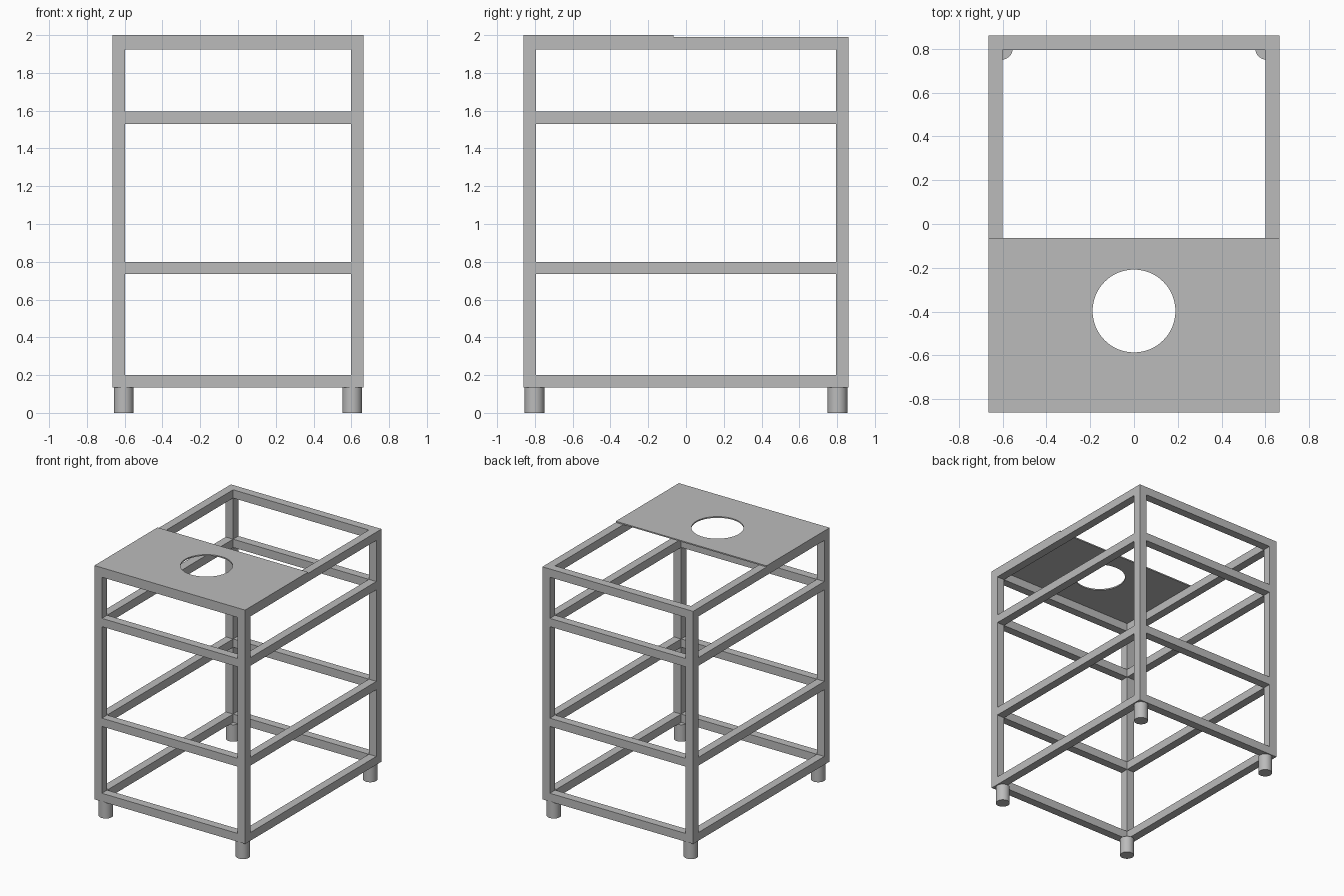
import bpy, bmesh, math

cube = bpy.data.objects.get("Cube")
if cube:
    bpy.data.objects.remove(cube, do_unlink=True)

HX, HY, T = 0.665, 0.86, 0.066      # frame half sizes and tube thickness
LOW, TOP = 0.135, 1.99              # frame bottom and top
PLATE_BACK = -0.065

grey = bpy.data.materials.new("steel_grey")
GREY = (0.5, 0.5, 0.5, 1)
grey.diffuse_color = GREY
grey.use_nodes = True
grey.node_tree.nodes["Principled BSDF"].inputs["Base Color"].default_value = GREY


def box(name, lo, hi):
    bpy.ops.mesh.primitive_cube_add(size=1, location=[(a + b) / 2 for a, b in zip(lo, hi)])
    ob = bpy.context.object
    ob.name = name
    ob.scale = [b - a for a, b in zip(lo, hi)]
    bpy.ops.object.transform_apply(location=False, rotation=False, scale=True)
    ob.data.materials.append(grey)
    return ob


def span(half, side):
    """Extent of a tube lying along the outer edge on the given side."""
    return sorted((side * half, side * (half - T)))


# Corner posts and round feet
for sx, xn in ((-1, "right"), (1, "left")):
    for sy, yn in ((-1, "front"), (1, "back")):
        (x0, x1), (y0, y1) = span(HX, sx), span(HY, sy)
        box(f"{yn}_{xn}_post", (x0, y0, LOW), (x1, y1, TOP))
        bpy.ops.mesh.primitive_cylinder_add(vertices=48, radius=0.052, depth=LOW,
                                            location=(sx * 0.605, sy * 0.802, LOW / 2))
        foot = bpy.context.object
        foot.name = f"{yn}_{xn}_foot"
        foot.data.materials.append(grey)
        bpy.ops.object.shade_smooth_by_angle()

# Horizontal rails on four levels
levels = {"bottom": LOW, "lower": 0.734, "upper": 1.53, "top": TOP - T}
for level, z in levels.items():
    for s, xn, yn in ((-1, "right", "front"), (1, "left", "back")):
        y0, y1 = span(HY, s)
        box(f"{level}_{yn}_rail", (T - HX, y0, z), (HX - T, y1, z + T))
        x0, x1 = span(HX, s)
        box(f"{level}_{xn}_rail", (x0, T - HY, z), (x1, HY - T, z + T))

# Top plate with a round hole
plate = box("top_plate", (-HX, -HY, TOP), (HX, PLATE_BACK, 2.0))
bpy.ops.mesh.primitive_cylinder_add(vertices=64, radius=0.189, depth=0.2, location=(0, -0.397, TOP))
cutter = bpy.context.object
cutter.name = "hole_cutter"
cutter.hide_render = True
cut = plate.modifiers.new("hole", "BOOLEAN")
cut.operation = "DIFFERENCE"
cut.solver = "EXACT"
cut.object = cutter
bpy.context.view_layer.objects.active = plate
bpy.ops.object.modifier_apply(modifier="hole")
bpy.data.objects.remove(cutter, do_unlink=True)
